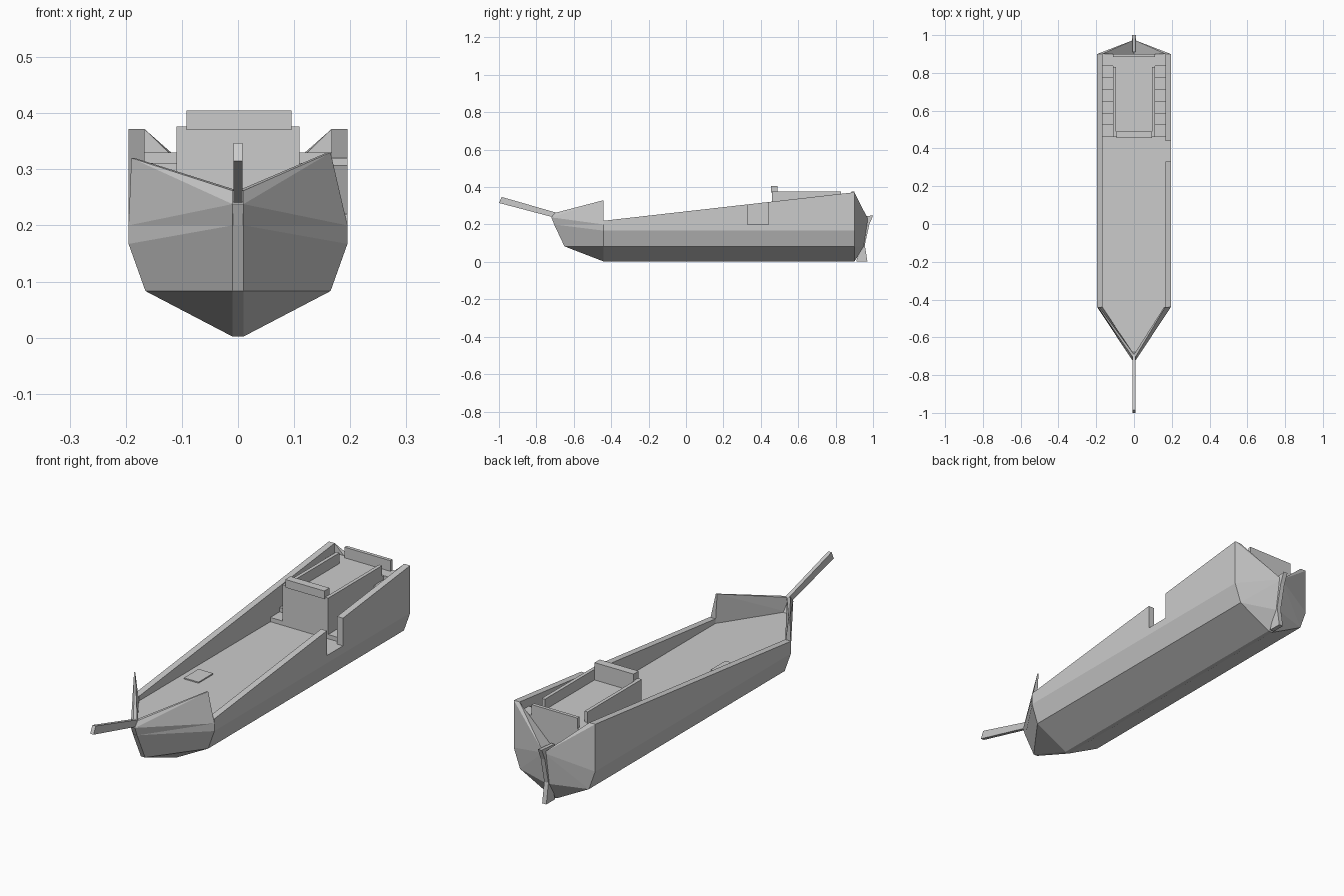
import bpy, bmesh

if "Cube" in bpy.data.objects:
    bpy.data.objects.remove(bpy.data.objects["Cube"])


def finish(name, bm):
    bmesh.ops.recalc_face_normals(bm, faces=bm.faces)
    me = bpy.data.meshes.new(name)
    bm.to_mesh(me)
    bm.free()
    ob = bpy.data.objects.new(name, me)
    bpy.context.collection.objects.link(ob)
    return ob


def solid(name, pts):
    """Convex solid around a few points."""
    bm = bmesh.new()
    vs = [bm.verts.new(p) for p in pts]
    res = bmesh.ops.convex_hull(bm, input=vs)
    junk = [g for g in res["geom_interior"] if isinstance(g, bmesh.types.BMVert)]
    bmesh.ops.delete(bm, geom=junk, context='VERTS')
    bmesh.ops.dissolve_limit(bm, angle_limit=0.01, verts=bm.verts, edges=bm.edges)
    return finish(name, bm)


def box(name, x, y, z):
    return solid(name, [(a, b, c) for a in x for b in y for c in z])


def plate(name, profile, half):
    """Side profile (y, z) extruded across x."""
    bm = bmesh.new()
    f = bm.faces.new([bm.verts.new((-half, y, z)) for y, z in profile])
    new = bmesh.ops.extrude_face_region(bm, geom=[f])["geom"]
    bmesh.ops.translate(bm, vec=(2 * half, 0, 0),
                        verts=[v for v in new if isinstance(v, bmesh.types.BMVert)])
    return finish(name, bm)


FRONT, BACK, DECK, ROOF = -0.44, 0.90, 0.20, 0.33


def rail_z(y):
    return 0.22 + (y - FRONT) / (BACK - FRONT) * 0.152


# hull below the deck, with the pointed bow
section = [(0.01, 0.002), (0.165, 0.083), (0.195, 0.167), (0.195, DECK)]
pts = [(s * x, y, z) for s in (-1, 1) for y in (FRONT, BACK) for x, z in section]
pts += [(s * 0.01, y, z) for s in (-1, 1) for y, z in ((-0.65, 0.083), (-0.705, DECK))]
solid("hull", pts)

# side walls; the right one has a boarding gap
for side, s, spans in (("left", -1, [(FRONT, BACK)]),
                       ("right", 1, [(FRONT, 0.33), (0.44, BACK)])):
    for a, b in spans:
        solid(side + "_wall", [(s * x, y, z) for x in (0.167, 0.195) for y in (a, b)
                               for z in (DECK - 0.005, rail_z(y))])

# flared bow panels and stern panels
for s, px, pz in ((-1, 0.19, 0.32), (1, 0.165, 0.33)):
    solid("bow_panel", [(s * 0.195, FRONT, DECK), (s * 0.167, FRONT, DECK),
                        (s * px, FRONT, pz), (s * (px - 0.006), FRONT, pz),
                        (s * 0.01, -0.72, 0.238), (s * 0.01, -0.70, 0.262),
                        (s * 0.01, -0.705, DECK), (0, -0.69, DECK), (0, -0.69, 0.262)])
    solid("stern_panel", [(s * 0.195, BACK, 0.372), (s * 0.167, BACK, 0.372),
                          (s * 0.195, BACK, 0.167), (s * 0.165, BACK, 0.083),
                          (s * 0.01, BACK, 0.002), (0, BACK, 0.002), (0, BACK, 0.21),
                          (0, 0.975, 0.225), (0, 0.953, 0.083)])

# stem post and bowsprit
plate("stem_post", [(-0.65, 0.083), (-0.72, 0.238), (-0.70, 0.262), (-0.64, 0.1)], 0.01)
plate("bowsprit", [(-0.70, 0.236), (-1.0, 0.315), (-0.985, 0.347), (-0.69, 0.262)], 0.008)

# rudder with tiller
plate("rudder", [(0.91, 0.002), (0.97, 0.002), (0.956, 0.09), (0.98, 0.2), (1.0, 0.248),
                 (0.97, 0.232), (0.955, 0.2), (0.935, 0.083)], 0.01)
plate("tiller", [(0.91, 0.225), (0.98, 0.225), (1.0, 0.248), (0.91, 0.24)], 0.008)

# stern cabin with rails around its roof
box("cabin", (-0.11, 0.11), (0.46, BACK), (DECK - 0.005, ROOF))
box("cabin_front_edge", (-0.11, 0.11), (0.46, 0.49), (ROOF - 0.005, 0.376))
box("front_rail", (-0.092, 0.095), (0.455, 0.49), (0.37, 0.405))
box("back_rail", (-0.11, 0.11), (0.885, BACK), (ROOF - 0.005, 0.376))
for s in (-1, 1):
    box("side_rail", (s * 0.095, s * 0.11), (0.49, 0.83), (ROOF - 0.005, 0.376))

# stairs on both sides of the cabin
steps = 7
run, rise = (BACK - 0.46) / steps, (ROOF - DECK) / steps
for s in (-1, 1):
    prof = [(BACK, DECK - 0.005), (0.46, DECK - 0.005)]
    for i in range(steps):
        z = DECK + (i + 1) * rise
        prof += [(0.46 + i * run, z), (0.46 + (i + 1) * run, z)]
    stairs = plate("stairs", prof, 0.0285)
    stairs.location.x = s * 0.1385

# deck hatch
box("deck_hatch", (-0.14, -0.07), (-0.17, -0.07), (DECK - 0.005, DECK + 0.005))
